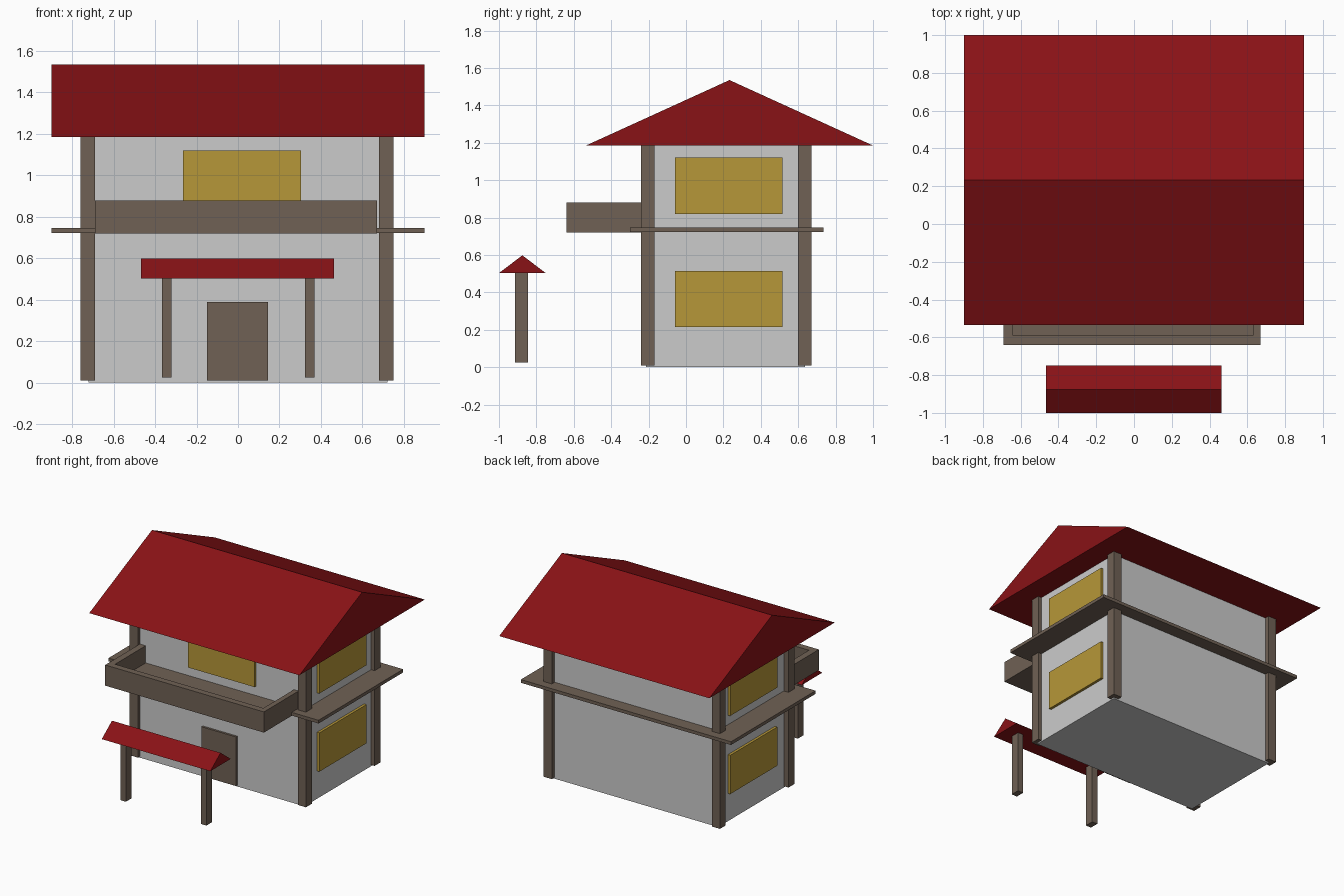
import bpy

if "Cube" in bpy.data.objects:
    bpy.data.objects.remove(bpy.data.objects["Cube"])


def material(name, rgb):
    m = bpy.data.materials.new(name)
    m.diffuse_color = (*rgb, 1)
    m.use_nodes = True
    m.node_tree.nodes["Principled BSDF"].inputs["Base Color"].default_value = m.diffuse_color
    return m


RED = material("roof_red", (0.25, 0.006, 0.008))
BROWN = material("wood_brown", (0.16, 0.12, 0.09))
GOLD = material("window_gold", (0.47, 0.31, 0.04))


def mesh_object(name, verts, faces, mat=None):
    me = bpy.data.meshes.new(name)
    me.from_pydata(verts, [], faces)
    if mat:
        me.materials.append(mat)
    ob = bpy.data.objects.new(name, me)
    bpy.context.collection.objects.link(ob)
    return ob


def prism(name, profile, x0, x1, mat=None):
    """Extrude a counter-clockwise (y, z) profile along x."""
    n = len(profile)
    verts = [(x, y, z) for x in (x0, x1) for y, z in profile]
    faces = [tuple(reversed(range(n))), tuple(range(n, 2 * n))]
    faces += [(i, (i + 1) % n, (i + 1) % n + n, i + n) for i in range(n)]
    return mesh_object(name, verts, faces, mat)


def box(name, x, y, z, mat=None):
    profile = [(y[0], z[0]), (y[1], z[0]), (y[1], z[1]), (y[0], z[1])]
    return prism(name, profile, x[0], x[1], mat)


def gable(name, x, y, z, mat):
    profile = [(y[0], z[0]), (y[1], z[0]), ((y[0] + y[1]) / 2, z[1])]
    return prism(name, profile, x[0], x[1], mat)


# House body and main roof
box("walls", (-0.72, 0.72), (-0.215, 0.635), (0, 1.2))
gable("main_roof", (-0.9, 0.9), (-0.535, 1.0), (1.185, 1.535), RED)

# Corner posts
for xn, x in (("left", (-0.76, -0.69)), ("right", (0.68, 0.75))):
    for yn, y in (("front", (-0.24, -0.168)), ("back", (0.6, 0.67))):
        box(f"{yn}_{xn}_corner_post", x, y, (0.01, 1.2), BROWN)

# Ledge between the storeys
box("storey_ledge", (-0.9, 0.9), (-0.3, 0.735), (0.722, 0.747), BROWN)

# Balcony: floor and three parapets
bz = (0.72, 0.88)
box("balcony_floor", (-0.69, 0.67), (-0.64, -0.2), (0.72, 0.747), BROWN)
box("balcony_front", (-0.69, 0.67), (-0.64, -0.59), bz, BROWN)
box("balcony_left", (-0.69, -0.64), (-0.59, -0.2), bz, BROWN)
box("balcony_right", (0.63, 0.67), (-0.59, -0.2), bz, BROWN)

# Door
box("door", (-0.15, 0.145), (-0.232, -0.2), (0.01, 0.39), BROWN)

# Windows: one above the balcony, two on each side wall
box("front_window", (-0.265, 0.305), (-0.235, -0.2), (0.82, 1.12), GOLD)
for floor, z in (("lower", (0.215, 0.515)), ("upper", (0.82, 1.12))):
    for side, x in (("left", (-0.74, -0.7)), ("right", (0.7, 0.74))):
        box(f"{floor}_{side}_window", x, (-0.06, 0.515), z, GOLD)

# Entrance canopy on two posts
gable("canopy_roof", (-0.467, 0.463), (-1.0, -0.75), (0.503, 0.598), RED)
for side, x in (("left", (-0.367, -0.32)), ("right", (0.323, 0.37))):
    box(f"{side}_canopy_post", x, (-0.915, -0.845), (0.025, 0.53), BROWN)
